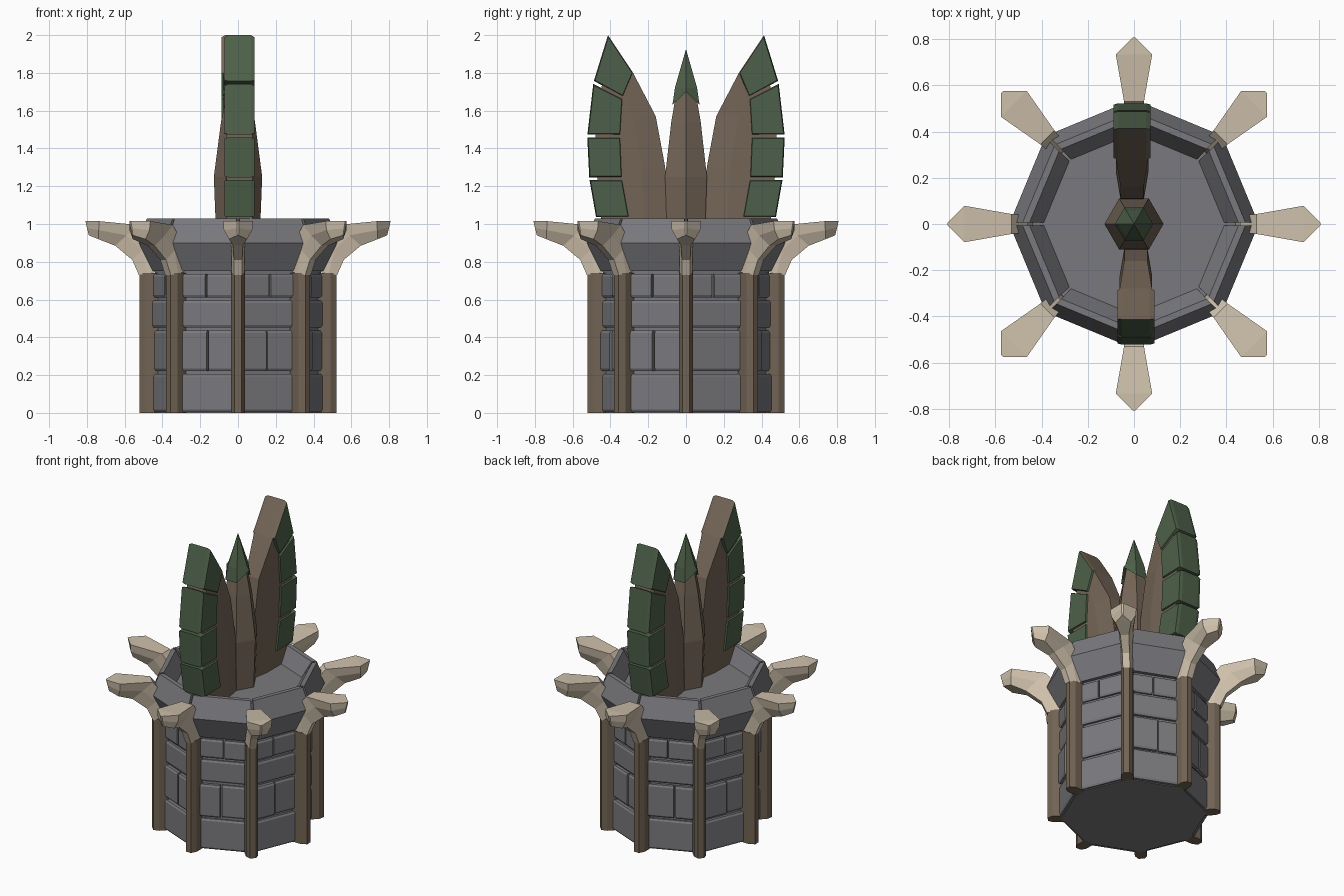
import bpy, bmesh, math, random
from mathutils import Vector, Matrix

if "Cube" in bpy.data.objects:
    bpy.data.objects.remove(bpy.data.objects["Cube"])

random.seed(4)


def material(name, rgb):
    m = bpy.data.materials.new(name)
    m.diffuse_color = (*rgb, 1)
    m.use_nodes = True
    m.node_tree.nodes["Principled BSDF"].inputs["Base Color"].default_value = m.diffuse_color
    return m


STONE = material("grey stone", (0.195, 0.195, 0.21))
WOOD = material("brown wood", (0.165, 0.125, 0.088))
CREAM = material("cream bone", (0.62, 0.53, 0.41))
GREEN = material("dark green", (0.075, 0.118, 0.067))
HUSK = material("brown husk", (0.175, 0.13, 0.095))


def loft(bm, rings, mat=0):
    """Join equal-length rings into a capped solid."""
    vs = [[bm.verts.new(p) for p in r] for r in rings]
    n = len(rings[0])
    faces = [bm.faces.new(vs[0][::-1]), bm.faces.new(vs[-1])]
    for a, b in zip(vs, vs[1:]):
        for i in range(n):
            j = (i + 1) % n
            faces.append(bm.faces.new((a[i], a[j], b[j], b[i])))
    for f in faces:
        f.material_index = mat


def finish(bm, name, *mats):
    bmesh.ops.recalc_face_normals(bm, faces=bm.faces)
    me = bpy.data.meshes.new(name)
    bm.to_mesh(me)
    bm.free()
    for m in mats:
        me.materials.append(m)
    ob = bpy.data.objects.new(name, me)
    bpy.context.collection.objects.link(ob)
    return ob


def polar(r, deg, z):
    a = math.radians(deg)
    return Vector((r * math.cos(a), r * math.sin(a), z))


def side_block(bm, profile, k, t0, t1):
    """Sweep an (r, z) profile along part of octagon side k."""
    rings = []
    for t in (t0, t1):
        rings.append([polar(r, 45 * k, z).lerp(polar(r, 45 * k + 45, z), t) for r, z in profile])
    loft(bm, rings)


def radial_copies(bm, name, mat):
    """Place eight turned copies of one part around the tower."""
    base = finish(bm, name + "_1", mat)
    for k in range(1, 8):
        ob = bpy.data.objects.new(f"{name}_{k + 1}", base.data)
        ob.rotation_euler.z = math.radians(45 * k)
        bpy.context.collection.objects.link(ob)


# tower core, its top is the sunken floor
bm = bmesh.new()
loft(bm, [[polar(0.44, 45 * k, z) for k in range(8)] for z in (0.0, 0.93)])
finish(bm, "tower_core", STONE)

# wall bricks in four courses
bm = bmesh.new()
rows = [(0.005, 0.205), (0.222, 0.435), (0.452, 0.595), (0.612, 0.735)]
for k in range(8):
    for i, (z0, z1) in enumerate(rows):
        if i == 3 or (i == 1 and k % 2 == 1) or (i == 1 and k % 4 == 2):
            m = random.uniform(0.42, 0.58)
            spans = [(0.02, m - 0.015), (m + 0.015, 0.98)]
        else:
            spans = [(0.02, 0.98)]
        for t0, t1 in spans:
            r = 0.463 + random.uniform(-0.007, 0.007)
            side_block(bm, [(0.42, z0), (r - 0.007, z0), (r, z0 + 0.012),
                            (r, z1 - 0.012), (r - 0.007, z1), (0.42, z1)], k, t0, t1)
finish(bm, "wall_bricks", STONE)

# flared rim stones
bm = bmesh.new()
for k in range(8):
    side_block(bm, [(0.40, 0.75), (0.465, 0.75), (0.54, 0.90), (0.485, 1.03),
                    (0.455, 1.03), (0.39, 0.925)], k, 0.02, 0.98)
finish(bm, "rim_stones", STONE)

# corner posts
bm = bmesh.new()
section = [(0.42, -0.037), (0.49, -0.037), (0.522, -0.018),
           (0.522, 0.018), (0.49, 0.037), (0.42, 0.037)]
loft(bm, [[(x, y, z) for x, y in section] for z in (0.0, 0.74)])
radial_copies(bm, "corner_post", WOOD)

# curved claw brackets: lower r,z / upper r,z / half width
bm = bmesh.new()
stations = [(0.525, 0.73, 0.44, 0.745, 0.036), (0.56, 0.81, 0.46, 0.91, 0.036),
            (0.65, 0.885, 0.53, 0.995, 0.043), (0.74, 0.92, 0.735, 1.015, 0.079),
            (0.79, 0.94, 0.808, 1.015, 0.006)]
rings = []
for lr, lz, ur, uz, w in stations:
    mr, mz = (lr + ur) / 2, (lz + uz) / 2
    rings.append([(lr, -w * 0.6, lz), (mr, -w * 0.95, mz), (ur, -w, uz),
                  (ur, w, uz), (mr, w * 0.95, mz), (lr, w * 0.6, lz)])
loft(bm, rings)
radial_copies(bm, "claw_bracket", CREAM)


# outer leaves: brown body with four green plates along the back
outer = [(0.475, 1.03), (0.512, 1.24), (0.523, 1.465), (0.49, 1.75), (0.413, 2.0)]
inner = [(0.30, 1.03), (0.338, 1.24), (0.347, 1.465), (0.335, 1.67), (0.28, 1.80)]


def leaf(name, turn):
    bm = bmesh.new()
    # body narrows towards the middle of the bundle
    edge = [(0.10, 0.92), (0.11, 1.3), (0.16, 1.57), (0.28, 1.80)]
    back = [(0.44, 0.92), (0.475, 1.3), (0.48, 1.57), (0.40, 1.95)]
    rings = []
    for (y0, z0), (y1, z1) in zip(edge, back):
        w = 0.05 if z0 < 1.7 else 0.07
        rings.append([(-w, y0, z0), (w, y0, z0), (0.07, y0 + 0.12, z0 + (z1 - z0) * 0.4),
                      (0.07, y1, z1), (-0.07, y1, z1), (-0.07, y0 + 0.12, z0 + (z1 - z0) * 0.4)])
    loft(bm, rings, 1)
    # plates, each bevelled and separated by a thin gap
    for i in range(4):
        quad = [Vector((0, *p)) for p in (outer[i], outer[i + 1], inner[i + 1], inner[i])]
        g0, g1 = 0.03, (0.0 if i == 3 else 0.03)
        a, b, c, d = quad
        q = [a.lerp(b, g0), b.lerp(a, g1), c.lerp(d, g1), d.lerp(c, g0)]
        mid = sum(q, Vector()) / 4
        loft(bm, [[mid.lerp(p, s) + Vector((x, 0, 0)) for p in q]
                  for x, s in ((-0.08, 0.94), (-0.06, 1), (0.06, 1), (0.08, 0.94))])
    bmesh.ops.recalc_face_normals(bm, faces=bm.faces)
    # the tip's inward slope is brown
    for f in bm.faces:
        c = f.calc_center_median()
        if c.z > 1.8 and f.normal.y < -0.4:
            f.material_index = 1
    bmesh.ops.translate(bm, verts=bm.verts, vec=(-0.008, 0, 0))
    bmesh.ops.transform(bm, matrix=Matrix.Rotation(turn, 4, 'Z'), verts=bm.verts)
    finish(bm, name, GREEN, HUSK)


leaf("back_leaf", 0)
leaf("front_leaf", math.pi)

# central bud: six-sided husk with a green point
bm = bmesh.new()
loft(bm, [[polar(r, 60 * k, z) for k in range(6)]
          for r, z in ((0.115, 0.92), (0.128, 1.25), (0.09, 1.54), (0.055, 1.72))])
finish(bm, "bud_husk", HUSK)

bm = bmesh.new()
loft(bm, [[polar(0.05, 60 * k, 1.70) for k in range(6)],
          [polar(0.083, 60 * k, 1.63 if k % 3 else 1.70) for k in range(6)],
          [polar(0.068, 60 * k, 1.72) for k in range(6)],
          [polar(0.002, 60 * k, 1.92) for k in range(6)]])
finish(bm, "bud_tip", GREEN)
